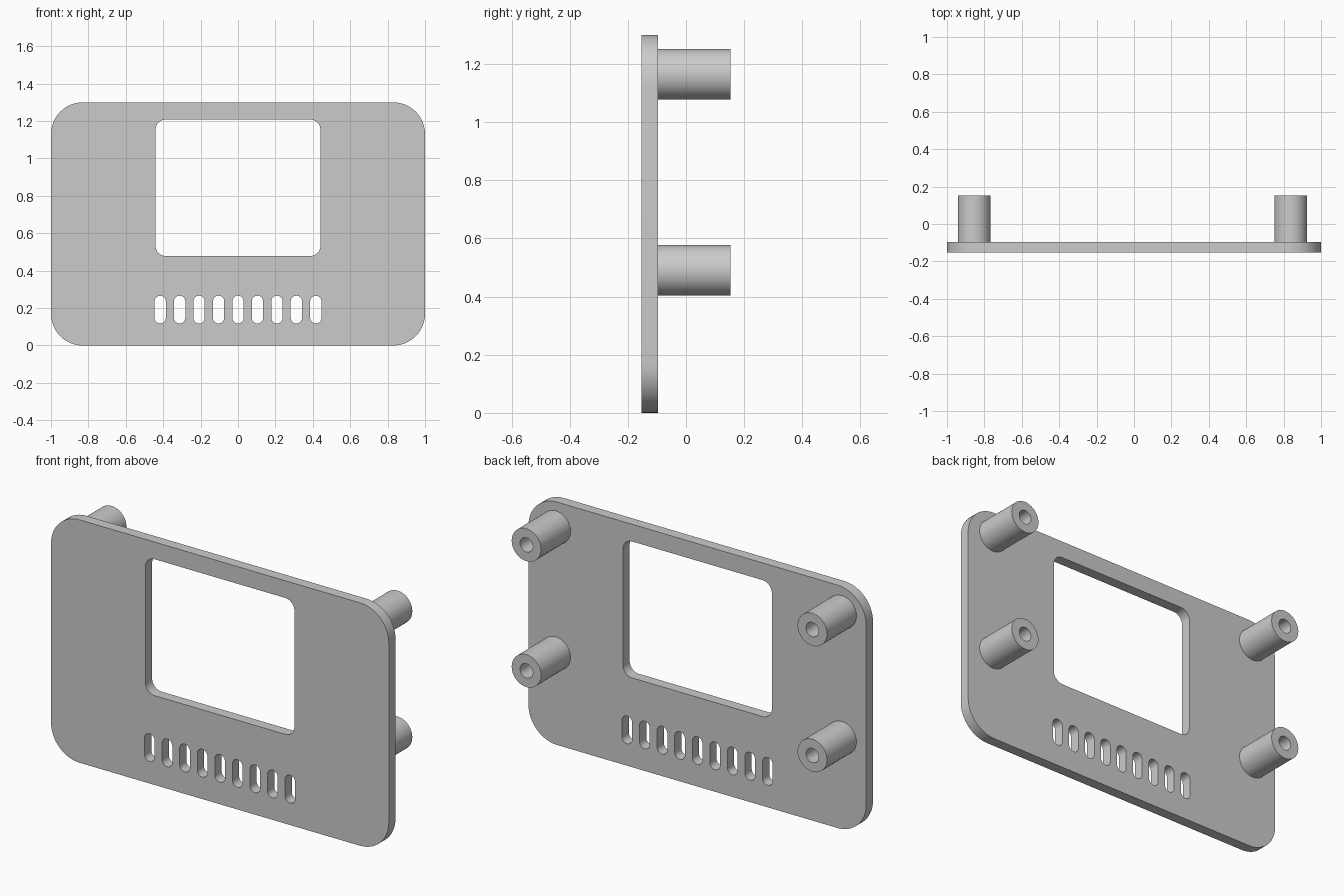
import bpy
import bmesh
from math import sin, cos, pi

cube = bpy.data.objects.get("Cube")
if cube:
    bpy.data.objects.remove(cube, do_unlink=True)

grey = bpy.data.materials.new("light grey plastic")
grey.use_nodes = True
grey.diffuse_color = (0.6, 0.6, 0.6, 1)
grey.node_tree.nodes["Principled BSDF"].inputs["Base Color"].default_value = (0.6, 0.6, 0.6, 1)


def rounded_rect(cx, cz, width, height, radius, steps=12):
    """Outline of a rectangle with round corners."""
    points = []
    for corner, (sx, sz) in enumerate([(1, 1), (-1, 1), (-1, -1), (1, -1)]):
        ox = cx + sx * (width / 2 - radius)
        oz = cz + sz * (height / 2 - radius)
        for i in range(steps + 1):
            a = (corner + i / steps) * pi / 2
            points.append((ox + radius * cos(a), oz + radius * sin(a)))
    return points


def circle(cx, cz, radius, sides=48):
    return [(cx + radius * cos(2 * pi * i / sides), cz + radius * sin(2 * pi * i / sides))
            for i in range(sides)]


def extruded(name, outlines, y0, y1):
    """Solid from x-z outlines; inner outlines become holes."""
    curve = bpy.data.curves.new(name, "CURVE")
    curve.dimensions = "2D"
    curve.fill_mode = "BOTH"
    curve.extrude = (y1 - y0) / 2
    for points in outlines:
        spline = curve.splines.new("POLY")
        spline.points.add(len(points) - 1)
        for p, (x, z) in zip(spline.points, points):
            p.co = (x, z, 0, 1)
        spline.use_cyclic_u = True
    obj = bpy.data.objects.new(name, curve)
    obj.rotation_euler.x = pi / 2
    obj.location.y = (y0 + y1) / 2
    bpy.context.collection.objects.link(obj)
    bpy.ops.object.select_all(action="DESELECT")
    obj.select_set(True)
    bpy.context.view_layer.objects.active = obj
    bpy.ops.object.convert(target="MESH")
    obj = bpy.context.view_layer.objects.active

    # Weld caps to walls
    bm = bmesh.new()
    bm.from_mesh(obj.data)
    bmesh.ops.remove_doubles(bm, verts=bm.verts, dist=0.0001)
    bmesh.ops.recalc_face_normals(bm, faces=bm.faces)
    bm.to_mesh(obj.data)
    bm.free()
    obj.data.materials.clear()
    obj.data.materials.append(grey)
    bpy.ops.object.shade_smooth_by_angle()
    return obj


FRONT, PLATE_BACK, POST_END = -0.153, -0.096, 0.153

# Face plate with display window and a row of vent slots
plate = [rounded_rect(0, 0.65, 2, 1.3, 0.17),
         rounded_rect(0, 0.843, 0.882, 0.73, 0.055)]
for i in range(-4, 5):
    plate.append(rounded_rect(i * 0.104, 0.192, 0.06, 0.148, 0.0295))
extruded("face_plate", plate, FRONT, PLATE_BACK)

# Hollow mounting posts behind the plate
for side, x in (("right", -0.855), ("left", 0.838)):
    for level, z in (("lower", 0.49), ("upper", 1.164)):
        extruded(f"{level}_{side}_post", [circle(x, z, 0.087), circle(x, z, 0.038)],
                 PLATE_BACK, POST_END)
